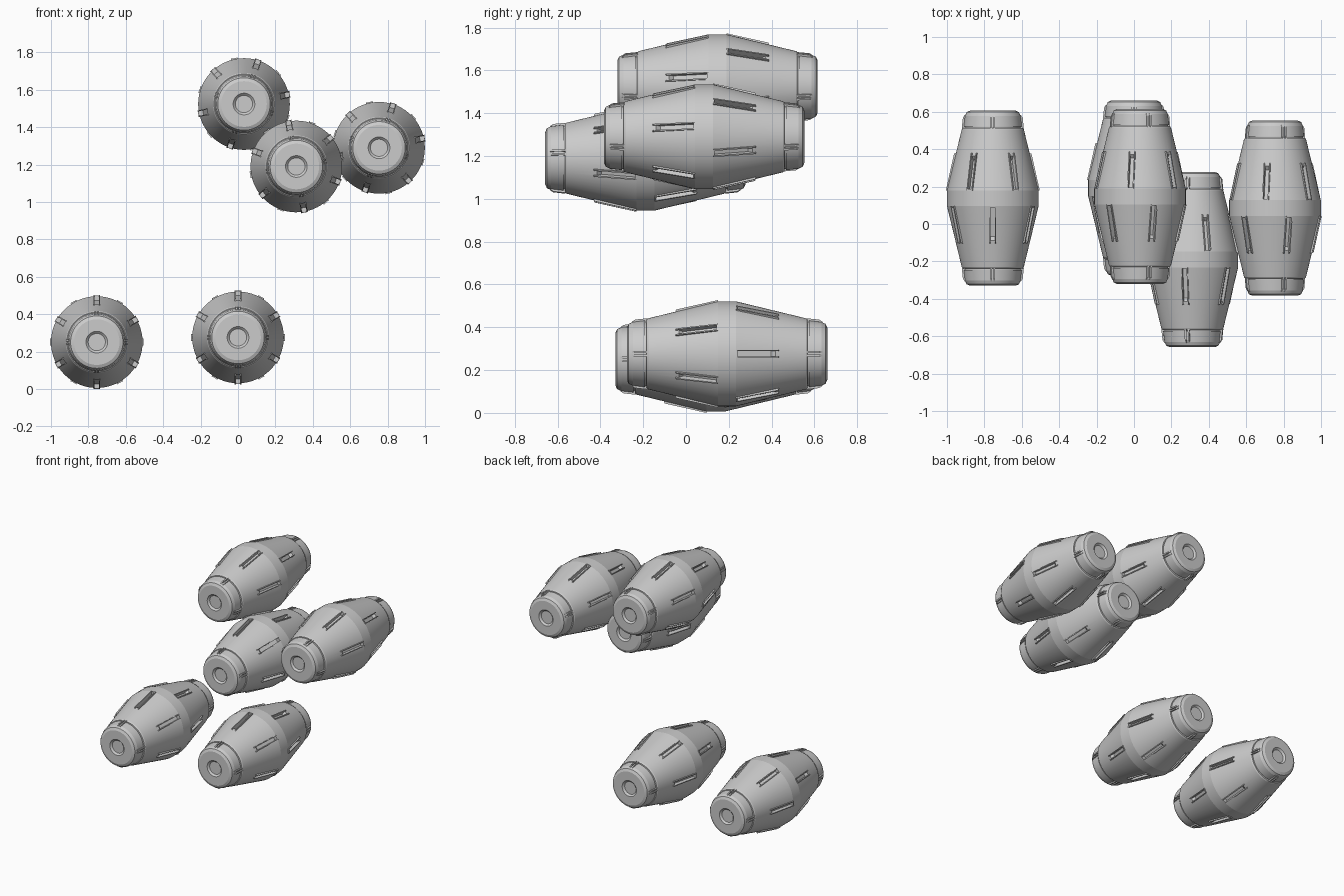
import bpy, bmesh
from math import sin, cos, pi, radians

if "Cube" in bpy.data.objects:
    bpy.data.objects.remove(bpy.data.objects["Cube"])

SEG = 64


def new_object(name, bm):
    bmesh.ops.recalc_face_normals(bm, faces=bm.faces[:])
    mesh = bpy.data.meshes.new(name)
    bm.to_mesh(mesh)
    bm.free()
    obj = bpy.data.objects.new(name, mesh)
    bpy.context.collection.objects.link(obj)
    return obj


def prism(bm, pts, w0, w1, ang, side):
    """Extrude an (axial, radial) outline sideways, at an angle round the y axis."""
    loops = []
    for w in (w0, w1):
        loops.append([bm.verts.new((r * cos(ang) - w * sin(ang), side * t,
                                    r * sin(ang) + w * cos(ang))) for t, r in pts])
    a, b = loops
    bm.faces.new(a)
    bm.faces.new(b[::-1])
    n = len(pts)
    for i in range(n):
        j = (i + 1) % n
        bm.faces.new((a[i], b[i], b[j], a[j]))


# Lathed body: half profile (axial, radius), mirrored to the other end
half = [(0.042, 0.245), (0.368, 0.166), (0.376, 0.160), (0.376, 0.150),
        (0.383, 0.150), (0.383, 0.156), (0.440, 0.149), (0.460, 0.140),
        (0.468, 0.122), (0.468, 0.058), (0.456, 0.046)]
profile = [(-t, r) for t, r in reversed(half)] + half
bm = bmesh.new()
rings = [[bm.verts.new((r * cos(2 * pi * k / SEG), t, r * sin(2 * pi * k / SEG)))
          for k in range(SEG)] for t, r in profile]
for a, b in zip(rings, rings[1:]):
    for k in range(SEG):
        n = (k + 1) % SEG
        bm.faces.new((a[k], a[n], b[n], b[k]))
bm.faces.new(rings[0])
bm.faces.new(rings[-1])
body = new_object("barrel_body_1", bm)

# Slot outlines on the cones, and their raised rails
slot = [(0.047, 0.27), (0.047, 0.224), (0.205, 0.186), (0.232, 0.205), (0.26, 0.23)]
rail = [(0.042, 0.251), (0.042, 0.22), (0.215, 0.178), (0.243, 0.192), (0.238, 0.207)]
stop = [(0.042, 0.250), (0.042, 0.22), (0.049, 0.22), (0.049, 0.249)]
clip = [(0.372, 0.166), (0.372, 0.14), (0.445, 0.14), (0.445, 0.150), (0.43, 0.160)]
cut_bm, rail_bm = bmesh.new(), bmesh.new()
for side, offset in ((-1, 90), (1, 60)):
    for k in range(6):
        ang = radians(offset + 60 * k)
        prism(cut_bm, slot, -0.013, 0.013, ang, side)
        prism(rail_bm, stop, -0.013, 0.013, ang, side)
        for s in (-1, 1):
            prism(rail_bm, rail, s * 0.012, s * 0.018, ang, side)
    # Paired ribs on the end caps
    for k in range(4):
        for s in (-1, 1):
            prism(rail_bm, clip, s * 0.004, s * 0.013, k * pi / 2, side)
cutter = new_object("slot_cutter", cut_bm)
cutter.hide_render = True
rails = new_object("slot_rails_1", rail_bm)

# Cut the slots and bake the result
mod = body.modifiers.new("slots", 'BOOLEAN')
mod.object = cutter
mod.operation = 'DIFFERENCE'
mod.solver = 'EXACT'
bpy.context.view_layer.update()
dg = bpy.context.evaluated_depsgraph_get()
baked = bpy.data.meshes.new_from_object(body.evaluated_get(dg))
body.modifiers.clear()
body.data = baked
bpy.data.objects.remove(cutter)
bpy.ops.object.select_all(action='DESELECT')
body.select_set(True)
bpy.context.view_layer.objects.active = body
bpy.ops.object.shade_smooth_by_angle(angle=radians(12))

# Five barrels: location and roll about the long axis
places = [((-0.755, 0.138, 0.251), 0), ((0.0, 0.192, 0.276), 0),
          ((0.032, 0.147, 1.524), 18), ((0.312, -0.190, 1.19), -10),
          ((0.754, 0.085, 1.29), 18)]
for i, (loc, roll) in enumerate(places):
    for src in (body, rails):
        obj = src
        if i:
            obj = src.copy()
            obj.name = src.name[:-1] + str(i + 1)
            bpy.context.collection.objects.link(obj)
        obj.location = loc
        obj.rotation_euler = (0, radians(roll), 0)
